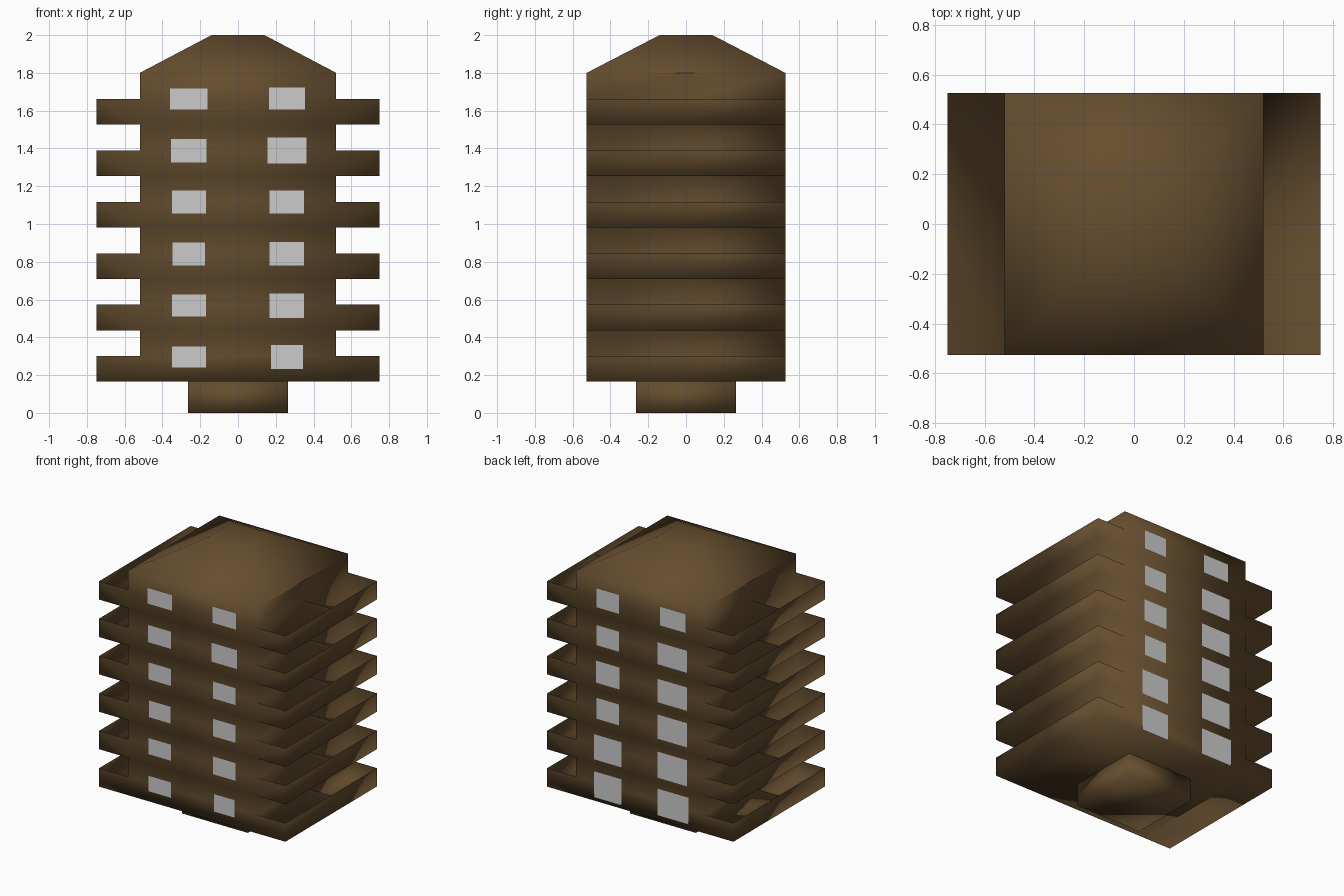
import bpy, bmesh
from mathutils import Vector

if "Cube" in bpy.data.objects:
    bpy.data.objects.remove(bpy.data.objects["Cube"])

X, XO, Y = 0.52, 0.75, 0.526        # tower half width, balcony half width, half depth
BOTTOM, EAVE, TOP, RIDGE = 0.165, 1.80, 2.0, 0.14
FLOORS = [(BOTTOM + i * 0.2725, BOTTOM + i * 0.2725 + 0.135) for i in range(6)]

brown = bpy.data.materials.new("brown_wall")
brown.diffuse_color = (0.13, 0.075, 0.028, 1)
brown.use_nodes = True
brown.node_tree.nodes["Principled BSDF"].inputs["Base Color"].default_value = brown.diffuse_color


def quad(bm, pts, facing):
    """Add a face whose normal points along 'facing'."""
    f = bm.faces.new([bm.verts.new(p) for p in pts])
    f.normal_update()
    if f.normal.dot(Vector(facing)) < 0:
        f.normal_flip()


def finish(bm, name, mat=None, smooth=True):
    bmesh.ops.remove_doubles(bm, verts=bm.verts, dist=0.0005)
    me = bpy.data.meshes.new(name)
    bm.to_mesh(me)
    bm.free()
    ob = bpy.data.objects.new(name, me)
    bpy.context.collection.objects.link(ob)
    if mat:
        me.materials.append(mat)
    for p in me.polygons:
        p.use_smooth = smooth
    return ob


def wall_x(bm, x, z0, z1, s):
    # side wall in two halves, front and back
    for a, b in ((-Y, 0), (0, Y)):
        quad(bm, [(x, a, z0), (x, b, z0), (x, b, z1), (x, a, z1)], (s, 0, 0))


def wall_y(bm, y, x0, x1, z0, z1, s):
    quad(bm, [(x0, y, z0), (x1, y, z0), (x1, y, z1), (x0, y, z1)], (0, s, 0))


# tower with open-topped balcony troughs
bm = bmesh.new()
for i, (z0, z1) in enumerate(FLOORS):
    z2 = FLOORS[i + 1][0] if i < 5 else EAVE
    for s in (-1, 1):
        wall_y(bm, s * Y, -X, X, z0, z1, s)
        wall_y(bm, s * Y, -X, X, z1, z2, s)
        wall_x(bm, s * X, z0, z1, s)
        wall_x(bm, s * X, z1, z2, s)
        # balcony: outer wall, end walls, middle divider, floor
        wall_x(bm, s * XO, z0, z1, s)
        for y, d in ((-Y, -1), (0, -1), (Y, 1)):
            wall_y(bm, y, s * X, s * XO, z0, z1, d)
        for a, b in ((-Y, 0), (0, Y)):
            quad(bm, [(s * X, a, z0), (s * XO, a, z0), (s * XO, b, z0), (s * X, b, z0)], (0, 0, -1))
# underside
quad(bm, [(-X, -Y, BOTTOM), (X, -Y, BOTTOM), (X, Y, BOTTOM), (-X, Y, BOTTOM)], (0, 0, -1))
# hipped roof with flat top
R = RIDGE
quad(bm, [(-R, -R, TOP), (R, -R, TOP), (R, R, TOP), (-R, R, TOP)], (0, 0, 1))
for s in (-1, 1):
    quad(bm, [(-X, s * Y, EAVE), (X, s * Y, EAVE), (R, s * R, TOP), (-R, s * R, TOP)], (0, 0, 1))
    quad(bm, [(s * X, -Y, EAVE), (s * X, Y, EAVE), (s * R, R, TOP), (s * R, -R, TOP)], (0, 0, 1))
finish(bm, "tower", brown)

# base block
bm = bmesh.new()
bmesh.ops.create_cube(bm, size=1)
for v in bm.verts:
    v.co = (v.co.x * 0.53, v.co.y * 0.53, (v.co.z + 0.5) * BOTTOM)
finish(bm, "base", brown)

# window panes: (x0, x1, z0, z1)
FRONT = [(-.35, -.17, .24, .352), (.175, .343, .233, .36),
         (-.35, -.17, .51, .627), (.167, .35, .503, .632),
         (-.347, -.175, .78, .902), (.167, .35, .78, .906),
         (-.35, -.17, 1.055, 1.178), (.167, .35, 1.055, 1.178),
         (-.354, -.168, 1.325, 1.45), (.157, .362, 1.32, 1.457),
         (-.36, -.162, 1.605, 1.718), (.163, .355, 1.605, 1.722)]
BACK = [(.15, .37, .19, .38), (-.39, -.14, .195, .39),
        (.15, .37, .467, .65), (-.38, -.14, .47, .66),
        (.17, .35, .768, .92), (-.38, -.14, .754, .93),
        (.165, .355, 1.03, 1.19), (-.38, -.14, 1.02, 1.19),
        (.17, .35, 1.304, 1.45), (-.38, -.14, 1.297, 1.457),
        (.17, .35, 1.58, 1.717), (-.365, -.16, 1.585, 1.72)]
for name, panes, s in (("front_windows", FRONT, -1), ("back_windows", BACK, 1)):
    bm = bmesh.new()
    for x0, x1, z0, z1 in panes:
        wall_y(bm, s * (Y + 0.003), x0, x1, z0, z1, s)
    finish(bm, name, smooth=False)
